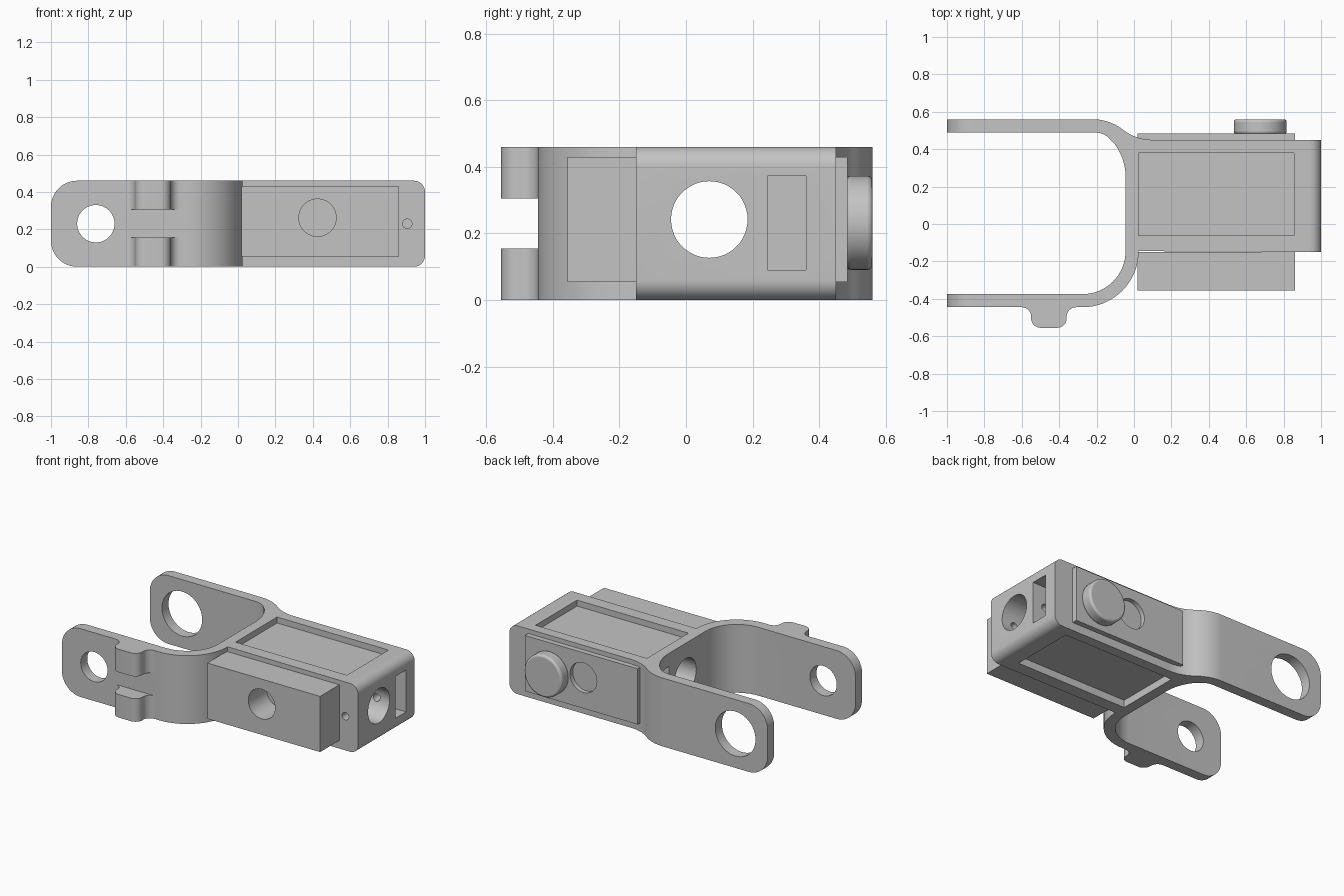
import bpy, bmesh, math
from mathutils import Vector

if "Cube" in bpy.data.objects:
    bpy.data.objects.remove(bpy.data.objects["Cube"], do_unlink=True)

H = 0.46
grey = bpy.data.materials.new("plain grey")
grey.use_nodes = True
grey.diffuse_color = (0.55, 0.55, 0.55, 1)
grey.node_tree.nodes["Principled BSDF"].inputs["Base Color"].default_value = (0.55, 0.55, 0.55, 1)


def arc(cx, cy, r, a0, a1, n=12):
    return [(cx + r * math.cos(math.radians(a0 + (a1 - a0) * i / n)),
             cy + r * math.sin(math.radians(a0 + (a1 - a0) * i / n))) for i in range(n + 1)]


def prism(name, pts, axis, lo, hi):
    """Extrude a closed 2D profile along an axis (remaining axes in x, y, z order)."""
    bm = bmesh.new()

    def place(p, d):
        c = list(p)
        c.insert("xyz".index(axis), d)
        return Vector(c)
    face = bm.faces.new([bm.verts.new(place(p, lo)) for p in pts])
    out = bmesh.ops.extrude_face_region(bm, geom=[face])
    shift = place((0, 0), hi - lo)
    bmesh.ops.translate(bm, vec=shift, verts=[v for v in out["geom"] if isinstance(v, bmesh.types.BMVert)])
    bmesh.ops.recalc_face_normals(bm, faces=bm.faces)
    mesh = bpy.data.meshes.new(name)
    bm.to_mesh(mesh)
    bm.free()
    mesh.materials.append(grey)
    ob = bpy.data.objects.new(name, mesh)
    bpy.context.collection.objects.link(ob)
    return ob


def rect(a0, a1, b0, b1):
    return [(a0, b0), (a1, b0), (a1, b1), (a0, b1)]


def circle(a, b, r):
    return arc(a, b, r, 0, 360, 48)[:-1]


def activate(ob):
    bpy.ops.object.select_all(action='DESELECT')
    ob.select_set(True)
    bpy.context.view_layer.objects.active = ob


def cut(ob, pts, axis, lo, hi, op='DIFFERENCE'):
    cutter = prism("cutter", pts, axis, lo, hi)
    cutter.hide_render = True
    mod = ob.modifiers.new("cut", 'BOOLEAN')
    mod.operation, mod.object, mod.solver = op, cutter, 'EXACT'
    activate(ob)
    bpy.ops.object.modifier_apply(modifier=mod.name)
    bpy.data.objects.remove(cutter, do_unlink=True)


# Fork and body outline in plan
outline = [(-1, 0.56)]
outline += arc(-0.22, 0.30, 0.26, 90, 52)             # shoulder, convex then concave
outline += arc(0.10, 0.71, 0.26, 232, 270)[1:]
outline += [(1, 0.45), (1, -0.15)]
outline += arc(-0.275, -0.145, 0.30, 0, -90, 20)      # outside of the front arm
outline += [(-1, -0.445), (-1, -0.375)]
outline += arc(-0.275, -0.145, 0.23, -90, 0, 20)      # crotch
outline += arc(-0.345, 0.25, 0.30, 0, 38)
outline += arc(-0.21, 0.38, 0.11, 35, 90)
outline += [(-1, 0.49)]
body = prism("forked_body", outline, 'z', 0, H)

# Rounded ends in side elevation
ends = (arc(-0.86, 0.14, 0.14, 270, 180) + arc(-0.86, H - 0.14, 0.14, 180, 90)
        + arc(0.94, H - 0.06, 0.06, 90, 0) + arc(0.94, 0.06, 0.06, 0, -90))
cut(body, ends, 'y', -1, 1, 'INTERSECT')

# Arm holes, long bore, end slots, cross pin hole and shallow panels
cut(body, circle(-0.76, 0.23, 0.10), 'y', -0.6, -0.2)
cut(body, circle(-0.76, 0.23, 0.15), 'y', 0.3, 0.7)
cut(body, circle(0.07, 0.242, 0.115), 'x', -0.2, 1.2)
for lo, hi in ((0.70, 1.1), (-0.2, 0.25)):
    cut(body, rect(0.245, 0.36, 0.09, 0.372), 'x', lo, hi)
cut(body, circle(0.905, 0.23, 0.025), 'y', -0.3, 0.3)
panel = rect(0.025, 0.855, -0.062, 0.38)
cut(body, panel, 'z', H - 0.04, H + 0.1)
cut(body, panel, 'z', -0.1, 0.05)

# Front block with blind hole, back plate with shallow hole
block = prism("front_block", rect(0.02, 0.86, 0.055, 0.43), 'y', -0.355, -0.15)
cut(block, circle(0.425, 0.262, 0.10), 'y', -0.5, -0.16)
plate = prism("back_plate", rect(0.02, 0.86, 0.055, 0.43), 'y', 0.44, 0.485)
cut(plate, circle(0.425, 0.262, 0.10), 'y', 0.455, 0.6)

# Round button with softened rim
button = prism("button", circle(0.675, 0.232, 0.141), 'y', 0.48, 0.56)
bev = button.modifiers.new("rim", 'BEVEL')
bev.width, bev.segments, bev.limit_method, bev.angle_limit = 0.014, 3, 'ANGLE', math.radians(40)

# Pair of lugs on the front arm
lug_outline = (arc(-0.60, -0.495, 0.05, 90, 0, 8) + arc(-0.50, -0.505, 0.05, 180, 270, 8)
               + arc(-0.41, -0.505, 0.05, 270, 360, 8) + arc(-0.31, -0.495, 0.05, 180, 90, 8))
lugs = [prism("lower_lug", lug_outline, 'z', 0, 0.155),
        prism("upper_lug", lug_outline, 'z', 0.305, H)]

for ob in [body, block, plate, button] + lugs:
    activate(ob)
    bpy.ops.object.shade_smooth_by_angle(angle=math.radians(30))
